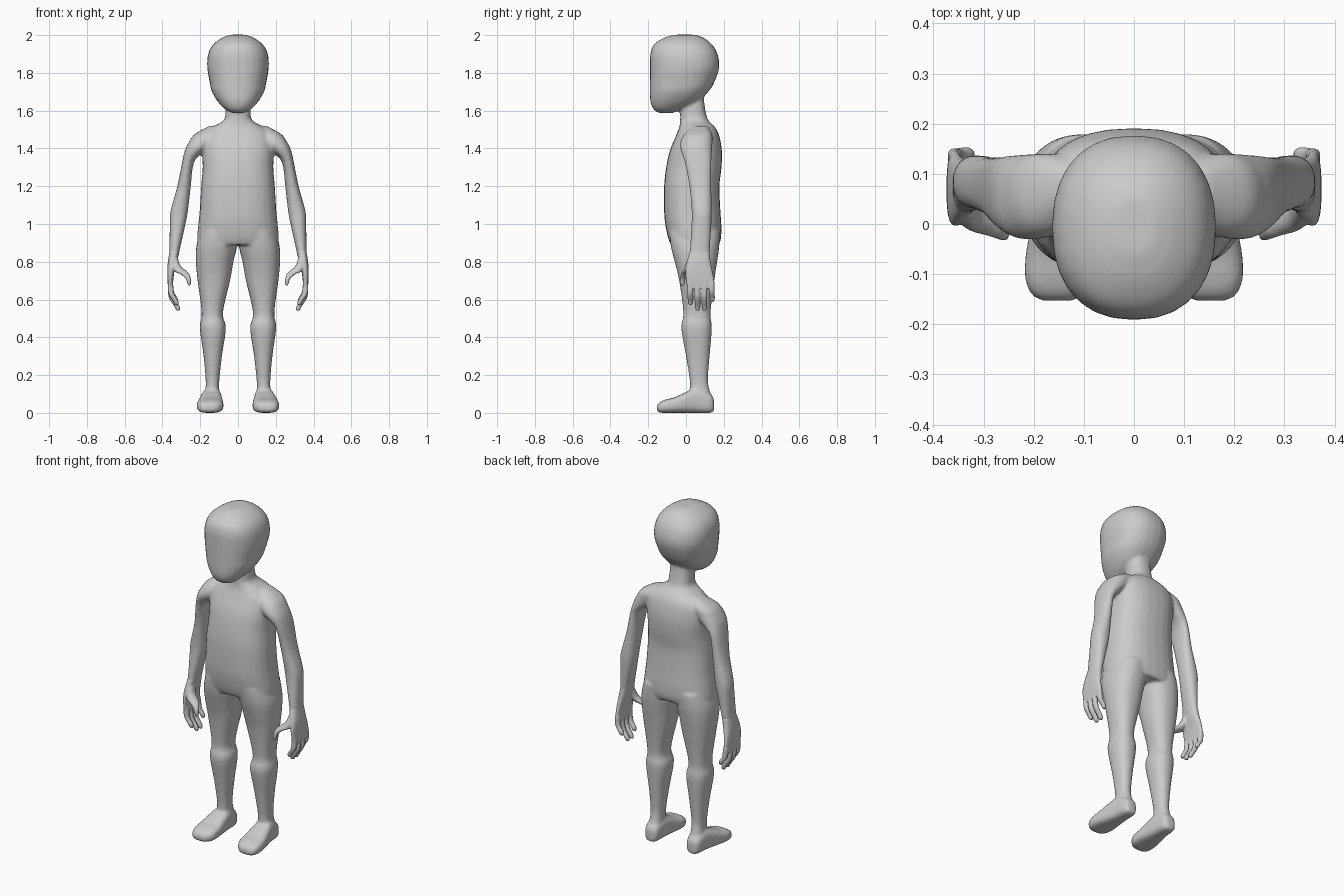
import bpy, bmesh, math

SIDES = 28


def smooth_path(rows, steps):
    """Catmull-Rom interpolation of section rows."""
    out, n = [], len(rows)
    for i in range(n - 1):
        a, b, c, d = rows[max(i - 1, 0)], rows[i], rows[i + 1], rows[min(i + 2, n - 1)]
        for s in range(steps):
            t = s / steps
            out.append([0.5 * (2 * q + (r - p) * t + (2 * p - 5 * q + 4 * r - u) * t * t
                               + (3 * q - p - 3 * r + u) * t ** 3)
                        for p, q, r, u in zip(a, b, c, d)])
    return out + [list(rows[-1])]


def loft(bm, rows, axis='z', power=2.3, mirror=False, steps=4):
    """Rows: position along axis, then min/max of the two cross directions."""
    rows = smooth_path(rows, steps)
    for side in ((1, -1) if mirror else (1,)):
        rings = []
        for p, a0, a1, b0, b1 in rows:
            ring = []
            for k in range(SIDES):
                t = 2 * math.pi * k / SIDES
                c, s = math.cos(t), math.sin(t)
                u = (a0 + a1) / 2 + (a1 - a0) / 2 * math.copysign(abs(c) ** (2 / power), c)
                v = (b0 + b1) / 2 + (b1 - b0) / 2 * math.copysign(abs(s) ** (2 / power), s)
                ring.append(bm.verts.new((u * side, v, p) if axis == 'z' else (u * side, p, v)))
            rings.append(ring)
        for r, q in zip(rings, rings[1:]):
            for k in range(SIDES):
                j = (k + 1) % SIDES
                bm.faces.new((r[k], r[j], q[j], q[k]))
        bm.faces.new(rings[0])
        bm.faces.new(rings[-1])


def finish(bm, name, voxel, smooth):
    """Fuse the overlapping lofts into one smooth skin."""
    bmesh.ops.recalc_face_normals(bm, faces=bm.faces)
    mesh = bpy.data.meshes.new(name)
    bm.to_mesh(mesh)
    bm.free()
    obj = bpy.data.objects.new(name, mesh)
    bpy.context.collection.objects.link(obj)
    rm = obj.modifiers.new("fuse", 'REMESH')
    rm.mode = 'VOXEL'
    rm.voxel_size = voxel
    rm.use_smooth_shade = True
    sm = obj.modifiers.new("soften", 'SMOOTH')
    sm.factor = 0.5
    sm.iterations = smooth
    return obj


body = bmesh.new()

# Head
loft(body, [(z, -w, w, f, b) for z, w, f, b in [
    (1.587, .03, -.14, -.07), (1.605, .065, -.17, -.03), (1.645, .105, -.188, .06),
    (1.70, .138, -.191, .118), (1.75, .15, -.191, .15), (1.83, .163, -.191, .176),
    (1.90, .158, -.189, .167), (1.95, .132, -.17, .138), (1.985, .085, -.118, .095),
    (2.002, .04, -.06, .05)]])

# Neck and torso
loft(body, [(z, -w, w, f, b) for z, w, f, b in [
    (1.70, .06, -.02, .09), (1.60, .066, -.03, .103), (1.55, .075, -.031, .118),
    (1.515, .13, -.035, .152), (1.47, .18, -.052, .175), (1.39, .19, -.085, .19),
    (1.30, .187, -.105, .188), (1.20, .195, -.116, .177), (1.07, .203, -.116, .182),
    (1.0, .21, -.11, .187), (.93, .216, -.096, .186), (.89, .21, -.08, .175)]], power=2.4)

# Arms
loft(body, [(1.52, .09, .15, .04, .11), (1.475, .10, .23, -.01, .138), (1.43, .13, .262, -.03, .14),
            (1.39, .17, .281, -.028, .138), (1.33, .232, .295, -.008, .135), (1.20, .25, .321, .018, .134),
            (1.07, .265, .357, .03, .137), (1.0, .278, .361, .029, .135), (.86, .309, .363, .02, .126),
            (.82, .316, .366, .012, .128)], mirror=True)

# Legs
loft(body, [(.96, .01, .20, -.09, .18), (.88, .006, .221, -.08, .176), (.80, .024, .223, -.06, .165),
            (.70, .042, .214, -.036, .15), (.53, .08, .192, -.014, .13), (.45, .064, .202, -.025, .137),
            (.30, .085, .182, 0, .125), (.17, .099, .171, .02, .116), (.10, .098, .174, .018, .13),
            (.03, .095, .178, .01, .138)], mirror=True)

# Feet
loft(body, [(.148, .115, .16, .01, .07), (.13, .097, .178, 0, .10), (.06, .088, .19, 0, .13),
            (0, .082, .204, 0, .11), (-.06, .077, .216, 0, .083), (-.11, .08, .217, 0, .07),
            (-.14, .10, .205, .002, .056), (-.153, .12, .185, .01, .04)],
     axis='y', power=3, mirror=True)

finish(body, "body", .009, 4)

hands = bmesh.new()

# Palms
loft(hands, [(.86, .311, .361, .022, .124), (.80, .322, .371, .004, .13), (.75, .336, .374, -.004, .14),
             (.70, .343, .373, 0, .15), (.66, .345, .37, .008, .15)], power=2.6, mirror=True)

# Fingers: base y, tip y, tip z
for y0, y1, tip in [(.022, .024, .572), (.060, .062, .542), (.097, .098, .542), (.136, .139, .588)]:
    mid = (.69 + tip) / 2
    drop = (.69 - tip) * .24
    loft(hands, [(.69, .344, .372, y0 - .015, y0 + .015),
                 (mid, .338, .368, y0 - .015, y0 + .015),
                 (tip + .02, .362 - drop - .018, .362 - drop + .01, y1 - .014, y1 + .014),
                 (tip, .358 - drop - .015, .358 - drop + .005, y1 - .008, y1 + .008)], mirror=True)

# Thumbs
loft(hands, [(.82, .318, .355, .012, .07), (.78, .305, .352, -.005, .05), (.75, .272, .338, -.018, .032),
             (.735, .258, .305, -.025, .015), (.71, .25, .277, -.032, -.002), (.685, .249, .268, -.032, -.008),
             (.674, .253, .263, -.028, -.014)], mirror=True)

finish(hands, "hands", .004, 3)
